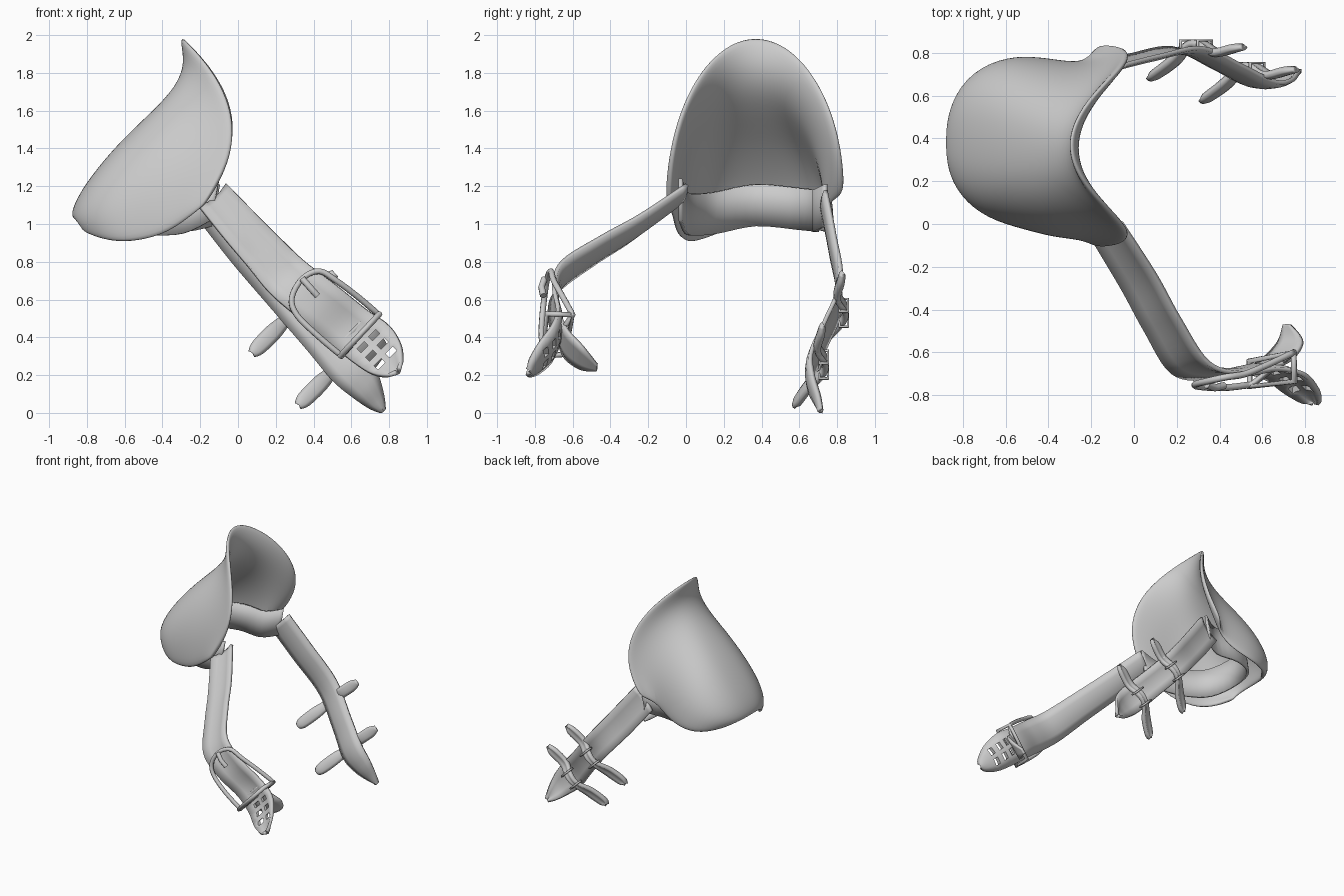
import bpy, bmesh, math
from mathutils import Vector as V

if "Cube" in bpy.data.objects:
    bpy.data.objects.remove(bpy.data.objects["Cube"])


def catmull(pts, n):
    # smooth interpolation through equal-length tuples
    out = []
    for i in range(len(pts) - 1):
        p = [V(pts[max(0, min(len(pts) - 1, i + k))]) for k in (-1, 0, 1, 2)]
        for j in range(n):
            t = j / n
            out.append(0.5 * (2 * p[1] + (p[2] - p[0]) * t
                              + (2 * p[0] - 5 * p[1] + 4 * p[2] - p[3]) * t * t
                              + (3 * p[1] - p[0] - 3 * p[2] + p[3]) * t ** 3))
    return out + [V(pts[-1])]


def grid_object(name, rows, thickness, subsurf=0):
    bm = bmesh.new()
    vs = [[bm.verts.new(p) for p in r] for r in rows]
    for a, b in zip(vs, vs[1:]):
        for i in range(len(a) - 1):
            bm.faces.new((a[i], a[i + 1], b[i + 1], b[i]))
    bmesh.ops.recalc_face_normals(bm, faces=bm.faces)
    me = bpy.data.meshes.new(name)
    bm.to_mesh(me)
    bm.free()
    ob = bpy.data.objects.new(name, me)
    bpy.context.collection.objects.link(ob)
    m = ob.modifiers.new("thick", 'SOLIDIFY')
    m.thickness, m.offset = thickness, 0
    if subsurf:
        ob.modifiers.new("smooth", 'SUBSURF').levels = subsurf
        ob.modifiers["smooth"].render_levels = subsurf
    bpy.ops.object.select_all(action='DESELECT')
    ob.select_set(True)
    bpy.context.view_layer.objects.active = ob
    bpy.ops.object.shade_smooth_by_angle(angle=math.radians(45))
    return ob


def strap(name, pts, dirs, thickness, n=6, bow=0.0):
    # pts: x, y, z, half width; dirs: width direction at the start and end
    rows, path = [], catmull([p[:3] for p in pts], n)
    wid = catmull([(p[3], 0) for p in pts], n)
    for i, (c, w) in enumerate(zip(path, wid)):
        d = V(dirs[0]).lerp(V(dirs[1]), min(1, 2 * i / len(path))).normalized()
        tan = path[min(i + 1, len(path) - 1)] - path[max(i - 1, 0)]
        nrm = d.cross(tan).normalized()
        rows.append([c + d * w.x * k + nrm * bow * (1 - k * k) for k in (-1, -.5, 0, .5, 1)])
    return grid_object(name, rows, thickness)


def tube(name, pts, r, closed=False):
    cu = bpy.data.curves.new(name, 'CURVE')
    cu.dimensions, cu.bevel_depth, cu.bevel_resolution = '3D', r, 2
    cu.use_fill_caps = True
    sp = cu.splines.new('POLY')
    sp.points.add(len(pts) - 1)
    for q, p in zip(sp.points, pts):
        q.co = (*p, 1)
    sp.use_cyclic_u, sp.use_smooth = closed, True
    ob = bpy.data.objects.new(name, cu)
    bpy.context.collection.objects.link(ob)
    return ob


# flared cup: arches from flare rim to back lip
# ridge x,z | side x,z | side y front, back | forward bulge | squareness
stations = [
    (-.30, 1.99, -.17, 1.11, -.10, .84, .21, 1.0),
    (-.265, 1.86, -.20, 1.08, -.09, .79, .15, 1.0),
    (-.315, 1.72, -.26, 1.03, -.06, .74, .07, .95),
    (-.45, 1.58, -.37, .95, -.05, .755, .03, .85),
    (-.62, 1.42, -.50, .91, -.01, .775, 0, .8),
    (-.77, 1.24, -.63, .90, .03, .75, 0, .8),
    (-.85, 1.11, -.74, .925, .11, .67, 0, .85),
    (-.87, 1.03, -.82, .97, .22, .54, 0, 1.0),
]


def arch(st, n=16, shrink=0.0):
    rx, rz, sx, sz, y0, y1, bulge, e = st
    out = []
    for i in range(n + 1):
        a = math.pi * i / n
        s = abs(math.sin(a)) ** e
        c = math.copysign(abs(math.cos(a)) ** e, math.cos(a))
        y = (y0 + y1) / 2 - c * ((y1 - y0) / 2 - shrink)
        lift = .05 * (1 - s) * i / n
        out.append(V((sx + (rx - sx) * s + bulge * 4 * s * (1 - s), y,
                      sz + lift + (rz - sz - shrink) * s)))
    return out


grid_object("cup_shell", [arch(s) for s in stations], .035, 2)

# lining band hugging the inside of the cup
band = catmull([(-.12, -.03, 1.13), (-.27, 0, 1.06), (-.45, .05, 1.05), (-.62, .16, 1.06),
                (-.70, .37, 1.10), (-.62, .60, 1.08), (-.45, .69, 1.07), (-.25, .68, 1.07),
                (-.12, .74, 1.1)], 4)
grid_object("lining_band", [[p + V((.02 * k, 0, .11 * k)) for k in (-1, 0, 1)] for p in band], .02)

# front strap with rounded tip
diag = (.68, .05, .7)
front = strap("front_strap", [
    (-.13, -.03, 1.15, .10), (.02, -.27, .98, .11), (.13, -.47, .86, .115),
    (.26, -.67, .72, .125), (.42, -.71, .59, .13), (.58, -.685, .46, .13),
    (.70, -.71, .37, .135), (.78, -.78, .29, .11), (.825, -.83, .24, .06),
    (.84, -.845, .225, .015)], ((.72, .35, .6), diag), .022, bow=.025)

# punched holes near the tip
bm = bmesh.new()
for i in range(3):
    for k in (-.045, .045):
        p = V((.69, -.71, .38)).lerp(V((.78, -.78, .29)), i / 2) + V(diag) * k
        ret = bmesh.ops.create_cube(bm, size=1)["verts"]
        for v in ret:
            v.co = p + V((.68, 0, .7)) * v.co.x * .055 + V((.7, 0, -.7)) * v.co.z * .03 + V((0, v.co.y * .2, 0))
me = bpy.data.meshes.new("hole_cutter")
bm.normal_update()
bmesh.ops.recalc_face_normals(bm, faces=bm.faces)
bm.to_mesh(me)
bm.free()
cutter = bpy.data.objects.new("hole_cutter", me)
bpy.context.collection.objects.link(cutter)
cutter.hide_render = True
cutter.display_type = 'WIRE'
mod = front.modifiers.new("holes", 'BOOLEAN')
mod.operation, mod.object, mod.solver = 'DIFFERENCE', cutter, 'EXACT'
bpy.context.view_layer.objects.active = front
bpy.ops.object.modifier_move_to_index(modifier="holes", index=1)
for m in [m.name for m in front.modifiers]:
    bpy.ops.object.modifier_apply(modifier=m)
bpy.data.objects.remove(cutter)

# loose tail turned inward behind the buckle
strap("inner_tail", [(.60, -.67, .44, .09), (.67, -.63, .36, .10), (.73, -.55, .29, .08),
                     (.715, -.47, .24, .02)], (diag, diag), .02)

# buckle frame, cross bar, keeper and prong
frame = catmull([(.55, -.75, .30), (.42, -.765, .41), (.31, -.76, .52), (.285, -.75, .61),
                 (.34, -.735, .71), (.43, -.715, .75), (.52, -.70, .70), (.64, -.65, .61),
                 (.745, -.60, .52)], 4)
tube("buckle_frame", frame, .016, True)
tube("buckle_keeper", [(.54, -.76, .30), (.75, -.735, .525), (.745, -.60, .52), (.54, -.64, .31)], .016, True)
tube("buckle_prong", [(.34, -.75, .71), (.38, -.765, .665), (.42, -.755, .62)], .018)

# rear strap with pointed tip
strap("rear_strap", [
    (-.13, .74, 1.10, .11), (.05, .785, .87, .11), (.25, .82, .63, .105), (.44, .735, .41, .105),
    (.58, .665, .25, .11), (.67, .67, .15, .09), (.73, .705, .065, .05), (.765, .725, .015, .01)],
    ((.68, 0, .7), (.68, 0, .7)), .022, bow=-.02)

# two cross tabs, each with a raised loop and keeper, on the rear strap
for i, off in enumerate([V((0, 0, 0)), V((.245, -.105, -.275))]):
    pts = [(.075, .69, .315, .012), (.10, .70, .34, .036), (.18, .76, .42, .04), (.25, .835, .49, .026),
           (.31, .845, .55, .032), (.38, .805, .62, .036), (.47, .825, .70, .036), (.51, .835, .735, .012)]
    strap(f"cross_tab_{i + 1}", [(p[0] + off.x, p[1] + off.y, p[2] + off.z, p[3]) for p in pts],
          ((.7, 0, -.7), (.7, 0, -.7)), .03, 4, bow=.01)
    for p in (V((.25, .835, .49)), V((.33, .835, .57))):
        u, w = V((.033, 0, -.033)), V((0, .022, 0))
        tube(f"tab_keeper_{i + 1}", [p + off + u + w, p + off - u + w, p + off - u - w, p + off + u - w], .008, True)
